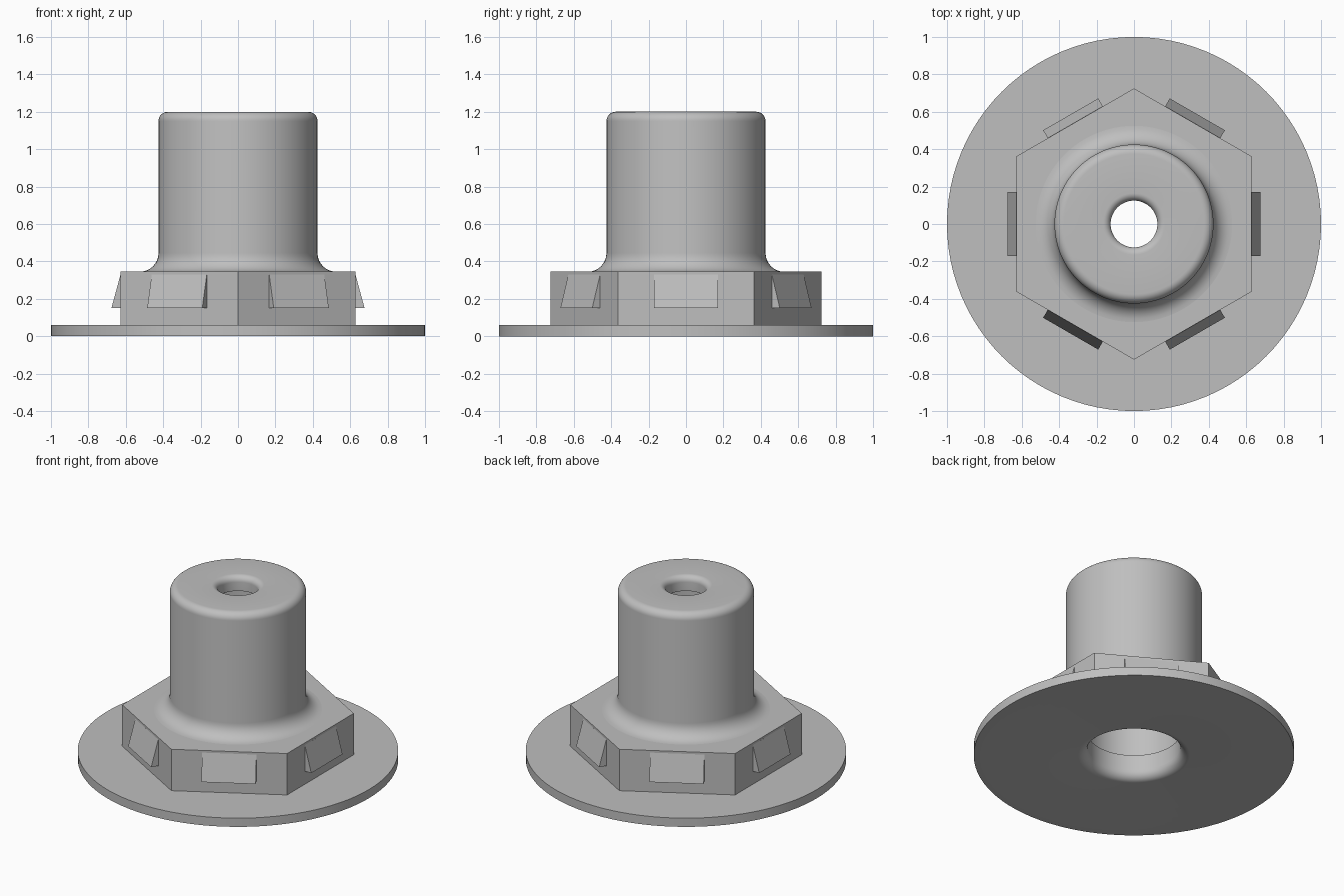
import bpy
import bmesh
from math import cos, sin, pi, radians
from mathutils import Matrix

if "Cube" in bpy.data.objects:
    bpy.data.objects.remove(bpy.data.objects["Cube"], do_unlink=True)

GREY = (0.52, 0.52, 0.52, 1)
grey = bpy.data.materials.new("plain grey")
grey.use_nodes = True
grey.diffuse_color = GREY
grey.node_tree.nodes["Principled BSDF"].inputs["Base Color"].default_value = GREY


def add_object(name, bm, smooth=False):
    bmesh.ops.recalc_face_normals(bm, faces=bm.faces)
    mesh = bpy.data.meshes.new(name)
    bm.to_mesh(mesh)
    bm.free()
    mesh.materials.append(grey)
    obj = bpy.data.objects.new(name, mesh)
    bpy.context.collection.objects.link(obj)
    if smooth:
        bpy.ops.object.select_all(action="DESELECT")
        obj.select_set(True)
        bpy.context.view_layer.objects.active = obj
        bpy.ops.object.shade_smooth_by_angle(angle=radians(30))
    return obj


def arc(r, z, radius, start, end, steps=8):
    """Points of a fillet in the (radius, height) plane."""
    angles = [radians(start + (end - start) * i / steps) for i in range(steps + 1)]
    return [(r + radius * cos(a), z + radius * sin(a)) for a in angles]


def lathe(name, profile, sides=96, turn=0.0, smooth=True):
    """Sweep a closed (radius, height) profile round the z axis."""
    bm = bmesh.new()
    rings = []
    for s in range(sides):
        a = turn + 2 * pi * s / sides
        rings.append([bm.verts.new((r * cos(a), r * sin(a), z)) for r, z in profile])
    n = len(profile)
    for s in range(sides):
        one, two = rings[s], rings[(s + 1) % sides]
        for i in range(n):
            j = (i + 1) % n
            bm.faces.new((one[i], one[j], two[j], two[i]))
    return add_object(name, bm, smooth)


# Thin round flange with a rounded bore mouth underneath
lathe("base_flange",
      [(1, 0), (1, 0.06)] + arc(0.35, 0.06, 0.06, 180, 270))

# Hollow hub: stepped bore, rounded top rims, flared foot
lathe("hub",
      [(0.29, 0.06), (0.29, 0.167), (0.305, 0.167), (0.305, 1.1), (0.125, 1.1)]
      + arc(0.165, 1.16, 0.04, 180, 90)
      + arc(0.375, 1.15, 0.05, 90, 0)
      + arc(0.525, 0.445, 0.1, 180, 270)
      + [(0.4, 0.335), (0.4, 0.06)])

# Hexagonal collar round the foot of the hub
lathe("hex_collar",
      [(0.45, 0.06), (0.725, 0.06), (0.725, 0.345), (0.45, 0.345)],
      sides=6, turn=pi / 6, smooth=False)

# A wedge-shaped catch on each flat of the collar
WEDGE = [(0.62, 0.15), (0.677, 0.15), (0.628, 0.33), (0.62, 0.33)]
for k in range(6):
    bm = bmesh.new()
    ends = [[bm.verts.new((x, y, z)) for x, z in WEDGE] for y in (-0.17, 0.17)]
    for end in ends:
        bm.faces.new(end)
    for i in range(4):
        j = (i + 1) % 4
        bm.faces.new((ends[0][i], ends[0][j], ends[1][j], ends[1][i]))
    bm.transform(Matrix.Rotation(k * pi / 3, 4, "Z"))
    add_object(f"wedge_catch_{k + 1}", bm)
